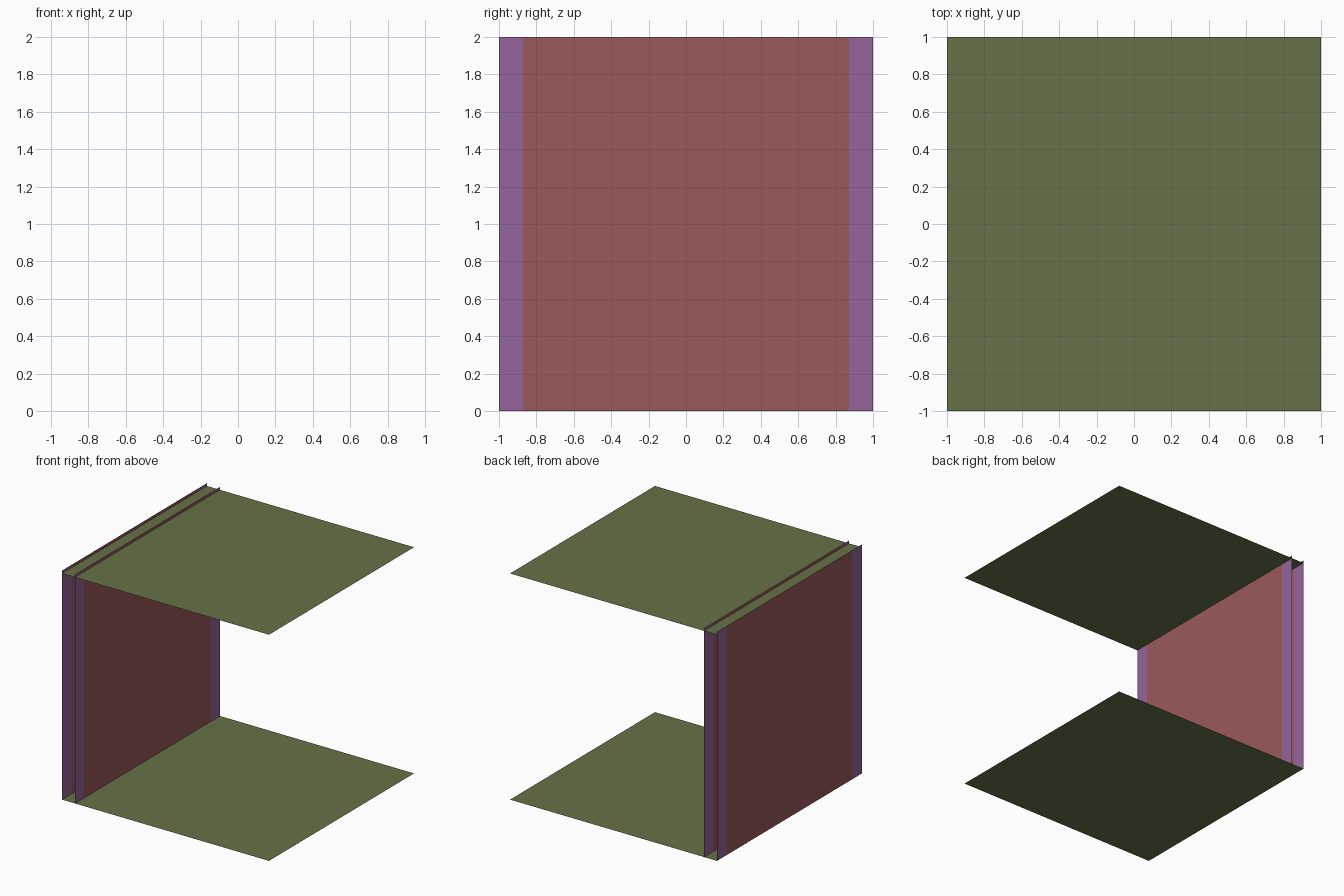
import bpy
from mathutils import Vector

if "Cube" in bpy.data.objects:
    bpy.data.objects.remove(bpy.data.objects["Cube"])


def material(name, rgb):
    m = bpy.data.materials.new(name)
    m.diffuse_color = (*rgb, 1.0)
    m.use_nodes = True
    m.node_tree.nodes["Principled BSDF"].inputs["Base Color"].default_value = m.diffuse_color
    return m


GREEN = material("green", (0.13, 0.17, 0.065))
RED = material("red", (0.33, 0.10, 0.10))
PURPLE = material("purple", (0.30, 0.13, 0.34))


def sheet(name, origin, u, v, mat):
    """Single zero-thickness rectangle spanned by two edge vectors."""
    o, u, v = Vector(origin), Vector(u), Vector(v)
    me = bpy.data.meshes.new(name)
    me.from_pydata([o, o + u, o + u + v, o + v], [], [(0, 1, 2, 3)])
    me.materials.append(mat)
    ob = bpy.data.objects.new(name, me)
    bpy.context.collection.objects.link(ob)
    return ob


# Horizontal sheets; the upper one sits just below the wall tops
for name, z in (("floor_sheet", 0.0), ("roof_sheet", 1.975)):
    sheet(name, (-1, -1, z), (2, 0, 0), (0, 2, 0), GREEN)

# Two parallel upright walls, each a centre panel with a strip on both sides
STRIP = 0.128
for wall, x in (("outer", -1.0), ("inner", -0.875)):
    up = (0, 0, 2)
    sheet(wall + "_wall_panel", (x, -1 + STRIP, 0), (0, 2 - 2 * STRIP, 0), up, RED)
    sheet(wall + "_wall_front_strip", (x, -1, 0), (0, STRIP, 0), up, PURPLE)
    sheet(wall + "_wall_back_strip", (x, 1 - STRIP, 0), (0, STRIP, 0), up, PURPLE)
